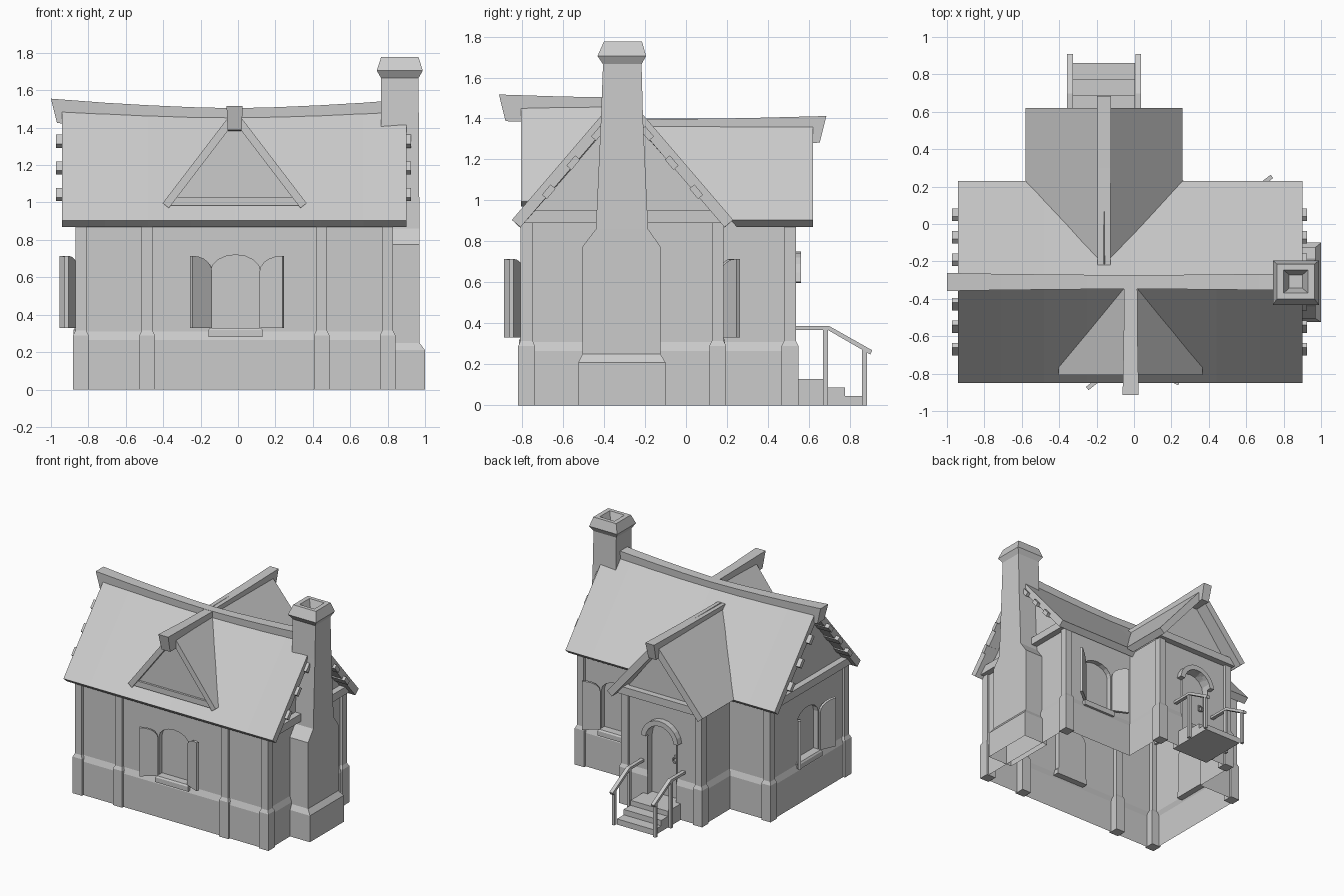
import bpy, bmesh
from math import sin, cos, pi, radians, sqrt
from mathutils import Vector

if "Cube" in bpy.data.objects:
    bpy.data.objects.remove(bpy.data.objects["Cube"])


def loft(name, rings, closed=True, caps=(True, True)):
    """Bridge a list of point rings into one mesh object."""
    bm = bmesh.new()
    vs = [[bm.verts.new(p) for p in r] for r in rings]
    n = len(rings[0])
    for a, b in zip(vs, vs[1:]):
        for i in range(n if closed else n - 1):
            j = (i + 1) % n
            bm.faces.new((a[i], a[j], b[j], b[i]))
    if caps[0]:
        bm.faces.new(vs[0][::-1])
    if caps[1] and len(vs) > 1:
        bm.faces.new(vs[-1])
    bmesh.ops.recalc_face_normals(bm, faces=bm.faces[:])
    me = bpy.data.meshes.new(name)
    bm.to_mesh(me)
    bm.free()
    ob = bpy.data.objects.new(name, me)
    bpy.context.collection.objects.link(ob)
    return ob


def rect(x0, x1, y0, y1, z):
    return [(x0, y0, z), (x1, y0, z), (x1, y1, z), (x0, y1, z)]


def box(name, x0, x1, y0, y1, z0, z1):
    return loft(name, [rect(x0, x1, y0, y1, z0), rect(x0, x1, y0, y1, z1)])


# Footprint of the house: main block plus rear wing
X0, X1, Y0, Y1, Y2 = -.85, .81, -.785, .16, .515
MX, MY, WX, WH, DX = -.02, -.31, -.16, .335, -.018
DOOR = .125

# Stone plinth, open at the door
def outline(o, z):
    a, b = WX - WH - o, WX + WH + o
    p = [(WX - DOOR, Y2 + o), (a, Y2 + o), (a, Y1 + o), (X0 - o, Y1 + o), (X0 - o, Y0 - o),
         (X1 + o, Y0 - o), (X1 + o, Y1 + o), (b, Y1 + o), (b, Y2 + o), (WX + DOOR, Y2 + o)]
    return [(x, y, z) for x, y in p]

loft("plinth", [outline(.016, 0), outline(.016, .265), outline(0, .31)], False, (False, False))


# Walls with optional gable point and arched recess
def arch(c, h, zb, spring, rise):
    return [(c - h, zb)] + [(c + h * cos(a), spring + rise * sin(a))
                            for a in [pi * (8 - i) / 8 for i in range(9)]] + [(c + h, zb)]


def wall(name, p0, p1, apex=None, window=None, door=None):
    p0, p1 = Vector((*p0, 0)), Vector((*p1, 0))
    L = (p1 - p0).length
    t = (p1 - p0) / L
    n = Vector((t.y, -t.x, 0))
    P = lambda s, z, o=0: p0 + t * s + n * o + Vector((0, 0, z))
    hole = []
    if window is not None:
        shape, zb, out = (window, .133, .63, .09), .32, 0
    if door is not None:
        shape, zb, out = (door, DOOR, .585, .125), .1, .017
    if window is not None or door is not None:
        c, h, spring, rise = shape
        hole = arch(c, h, .3, spring, rise)
        rec = arch(c, h, zb, spring, rise)
        loft(name + "_recess", [[P(s, z, out) for s, z in rec], [P(s, z, -.04) for s, z in rec]],
             caps=(False, True))
    poly = [(0, .3)] + hole + [(L, .3), (L, .9)] + ([(L / 2, apex)] if apex else []) + [(0, .9)]
    loft(name, [[P(s, z) for s, z in poly]])
    if window is None:
        return
    # sill
    loft(name + "_sill", [[P(c - w, z, -.04), P(c + w, z, -.04), P(c + w, z, o), P(c - w, z, o)]
                          for z, w, o in ((.28, .145, .03), (.318, .145, .03), (.33, .135, .022))])
    # pair of open shutters, each half of the arch
    for side, ang in ((-1, 38), (1, 24)):
        d = t * side * cos(radians(ang)) + n * sin(radians(ang))
        q = n * cos(radians(ang)) - t * side * sin(radians(ang))
        prof = [(0, .33)] + [(h * (1 - cos(a)), spring + (rise - .005) * sin(a))
                             for a in [pi / 2 * i / 5 for i in range(6)]] + [(h, .33)]
        base = P(c + side * h, 0, .012)
        loft(name + "_shutter", [[base + d * u + q * o + Vector((0, 0, z)) for u, z in prof]
                                 for o in (-.01, .012)])


wl, wr = WX - WH, WX + WH
wall("front_wall", (X0, Y0), (X1, Y0), window=-.013 - X0)
wall("right_wall", (X1, Y0), (X1, Y1), apex=1.47)
wall("back_right_wall", (X1, Y1), (wr, Y1), window=X1 - .5)
wall("wing_right_wall", (wr, Y1), (wr, Y2))
wall("wing_back_wall", (wr, Y2), (wl, Y2), apex=1.33, door=WH)
wall("wing_left_wall", (wl, Y2), (wl, Y1))
wall("back_left_wall", (wl, Y1), (X0, Y1))
wall("left_wall", (X0, Y1), (X0, Y0), apex=1.47, window=(Y1 - Y0) / 2)

# Timber posts on stone feet
posts = [(x, -.778) for x in (-.84, -.486, .447, .80)] + [(-.84, .155), (.80, .155)]
posts += [(WX + s * (WH - .01), .508) for s in (-1, 1)]
for x, y in posts:
    sq = lambda r, z: rect(x - r, x + r, y - r, y + r, z)
    loft("post", [sq(.041, 0), sq(.041, .29), sq(.029, .315), sq(.029, .91)])

# Gable tie beams
box("right_tie_beam", .79, .86, -.795, .175, .89, .95)
box("left_tie_beam", -.90, -.83, -.795, .175, .89, .95)
box("wing_tie_beam", WX - .365, WX + .365, .50, .565, .88, .94)


# Roof slabs: chevron section swept along the ridge
def chevron(apex, half, eave, th):
    k = (apex - eave) / half
    m = sqrt(1 + k * k)
    a, b = half - th * k / m, eave - th / m
    return [(-half, eave), (0, apex), (half, eave), (a, b), (0, apex - th * m), (-a, b)]


def ridge_z(x):
    return 1.49 + .045 * (abs(x - MX) / .92) ** 1.5


along_x = lambda u, d, z: (u, MY + d, z)
dormer = lambda u, d, z: (DX + d, u, z)
wing = lambda u, d, z: (WX + d, u, z)

stations = [MX + .92 * i / 4 for i in range(-4, 5)]
loft("main_roof", [[along_x(x, d, z) for d, z in chevron(ridge_z(x), .54, .905, .055)]
                   for x in stations])
sec = chevron(1.50, .385, .996, .042)
loft("dormer_roof", [[dormer(-.806, d, z) for d, z in sec],
                     [dormer(max(-.80, MY - (1.5 - z) / 1.1 + .012), d, z) for d, z in sec]])
sec = chevron(1.40, .42, .905, .055)
loft("wing_roof", [[wing(.62, d, z) for d, z in sec],
                   [wing(MY + (1.52 - z) / 1.14 - .012, d, z) for d, z in sec]])

# Dormer front panel and its bottom rail
loft("dormer_panel", [[(DX - .35, -.778, .98), (DX + .35, -.778, .98), (DX, -.778, 1.44)]])
box("dormer_rail", DX - .345, DX + .345, -.795, -.74, .985, 1.03)


# Ridge beams with slanted ends
def ridge_beam(name, frame, pts, h=.13):
    rings = []
    for i, (u, z, w) in enumerate(pts):
        s = 0 if 0 < i < len(pts) - 1 else .032 * (1 if pts[1 - 2 * (i > 0) + i][0] > u else -1)
        rings.append([frame(u, -w, z), frame(u, w, z), frame(u + s, w * .88, z - h),
                      frame(u + s, -w * .88, z - h)])
    loft(name, rings)


ridge_beam("main_ridge", along_x, [(-1, 1.555, .048)] +
           [(x, ridge_z(x) + .014, .036 + .01 * abs(x)) for x in stations[1:-1]] +
           [(.86, 1.548, .046)])
ridge_beam("dormer_ridge", dormer, [(-.913, 1.517, .043), (-.6, 1.507, .037), (-.30, 1.502, .035)])
ridge_beam("wing_ridge", wing, [(.685, 1.412, .038), (.3, 1.402, .036), (-.225, 1.395, .034)])

# Batten ends poking out under both gable overhangs
for side in (-1, 1):
    for d in (.12, .24, .36):
        zc = 1.469 - 1.185 * d
        e, f = Vector((.645, -.764)) * .033, Vector((.764, .645)) * .016
        q = [Vector((d, zc)) + e * a + f * b for a, b in ((-1, -1), (1, -1), (1, 1), (-1, 1))]
        for xa, xb in ((-.974, -.84), (.80, .924)):
            loft("batten", [[(x, MY + side * p.x, p.y) for p in q] for x in (xa, xb)])

# Chimney with shoulders, flared cap and flue
loft("chimney", [rect(*r) for r in (
    (.78, 1.0, -.525, -.10, 0), (.78, 1.0, -.525, -.10, .21), (.78, .97, -.505, -.125, .25),
    (.78, .97, -.505, -.125, .775), (.78, .97, -.44, -.185, .86), (.765, .967, -.415, -.21, 1.4),
    (.765, .965, -.405, -.217, 1.665), (.742, .988, -.432, -.195, 1.705),
    (.765, .965, -.40, -.215, 1.777), (.80, .93, -.37, -.245, 1.777),
    (.83, .90, -.342, -.273, 1.70))], caps=(False, True))

# Arched hood over the door
angs = [radians(6 + 168 * i / 10) for i in range(11)]
loft("door_hood", [[(WX + r * cos(a), y, .585 + r * sin(a))
                    for r, y in ((.125, .50), (.165, .50), (.165, .562), (.125, .562))]
                   for a in angs])

# Door handle ring and plate
box("handle_plate", WX - .105, WX - .075, .47, .485, .42, .47)
bpy.ops.mesh.primitive_torus_add(location=(WX - .09, .492, .435), rotation=(pi / 2, 0, 0),
                                 major_radius=.021, minor_radius=.006,
                                 major_segments=12, minor_segments=6)
bpy.context.object.name = "door_handle"

# Steps
for i, (ya, yb, z) in enumerate(((.47, .69, .128), (.69, .775, .088), (.775, .86, .045))):
    box("step", WX - .165, WX + .165, ya, yb, 0, z)

# Hand rails with two posts each
for x in (WX - .182, WX + .182):
    for y, z0, z1 in ((.68, 0, .375), (.872, 0, .275)):
        box("rail_post", x - .011, x + .011, y - .012, y + .012, z0, z1)
    loft("hand_rail", [[(x - .015, y, z), (x + .015, y, z), (x + .015, y - s, z - .02),
                        (x - .015, y - s, z - .02)]
                       for y, z, s in ((.51, .388, 0), (.697, .388, .005), (.91, .268, .01))])
